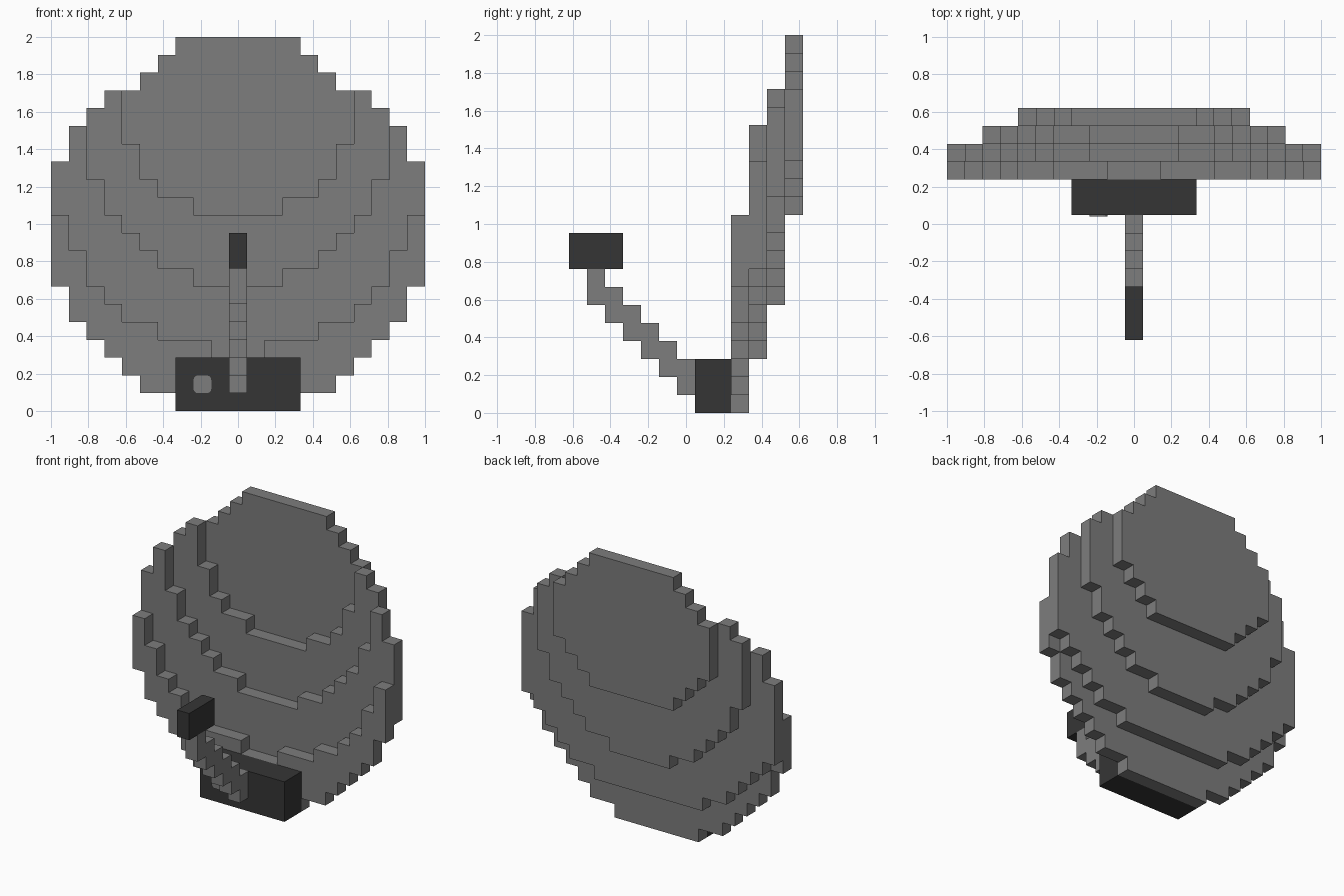
import bpy
import bmesh
from mathutils import Matrix, Vector

if "Cube" in bpy.data.objects:
    bpy.data.objects.remove(bpy.data.objects["Cube"], do_unlink=True)

U = 2 / 21  # size of one building block


def material(name, value):
    mat = bpy.data.materials.new(name)
    colour = (value, value, value, 1)
    mat.use_nodes = True
    mat.diffuse_color = colour
    mat.node_tree.nodes["Principled BSDF"].inputs["Base Color"].default_value = colour
    return mat


grey = material("mid grey", 0.205)
dark = material("dark grey", 0.036)


def finish(bm, name, mat):
    bmesh.ops.recalc_face_normals(bm, faces=bm.faces[:])
    mesh = bpy.data.meshes.new(name)
    bm.to_mesh(mesh)
    bm.free()
    mesh.materials.append(mat)
    obj = bpy.data.objects.new(name, mesh)
    bpy.context.collection.objects.link(obj)
    return obj


def box(name, mat, low, high, corner=0):
    """Box between two corners given in blocks; corner rounds its front outline."""
    low, high = Vector(low) * U, Vector(high) * U
    bm = bmesh.new()
    bmesh.ops.create_cube(bm, size=1, matrix=Matrix.Translation((low + high) / 2)
                          @ Matrix.Diagonal((*(high - low), 1)))
    if corner:
        edges = [e for e in bm.edges
                 if abs(e.verts[0].co.y - e.verts[1].co.y) > 1e-5]
        bmesh.ops.bevel(bm, geom=edges, offset=corner * U, segments=3,
                        profile=0.5, affect='EDGES')
    return finish(bm, name, mat)


def steps(runs, row):
    """Stepped edge going up from a row: runs of (half width, row count)."""
    points = []
    for half, count in runs:
        points += [(half, row), (half, row + count)]
        row += count
    return points


def dish_layer(name, y, row, outer, inner_row=0, inner=()):
    """Mirrored stepped plate one block thick, with an optional open recess."""
    right = steps(outer, row) + steps(inner, inner_row)[::-1]
    outline = right + [(-x, z) for x, z in reversed(right)]
    bm = bmesh.new()
    face = bm.faces.new([bm.verts.new((x * U, y * U, z * U)) for x, z in outline])
    extruded = bmesh.ops.extrude_face_region(bm, geom=[face], use_keep_orig=True)
    moved = [v for v in extruded["geom"] if isinstance(v, bmesh.types.BMVert)]
    bmesh.ops.translate(bm, verts=moved, vec=(0, U, 0))
    return finish(bm, name, grey)


# Dish: four stepped plates leaning back as they rise
dish_layer("dish_lower_plate", 2.5, 0,
           [(3.5, 1), (5.5, 1), (6.5, 1), (7.5, 1), (8.5, 1), (9.5, 2), (10.5, 4)],
           3, [(1.5, 1), (4.5, 1), (6.5, 1), (7.5, 1), (8.5, 2), (9.5, 2)])
dish_layer("dish_middle_plate", 3.5, 3,
           [(4.5, 1), (6.5, 1), (7.5, 1), (8.5, 1), (9.5, 1), (10.5, 6), (9.5, 2)],
           7, [(2.5, 1), (4.5, 1), (5.5, 1), (6.5, 1), (7.5, 2), (8.5, 3)])
dish_layer("dish_upper_plate", 4.5, 6,
           [(2.5, 1), (4.5, 1), (5.5, 1), (6.5, 1), (7.5, 2), (8.5, 5), (7.5, 1)],
           11, [(2.5, 1), (4.5, 1), (5.5, 2), (6.5, 3)])
dish_layer("dish_top_plate", 5.5, 11,
           [(3.5, 1), (4.5, 1), (5.5, 1), (6.5, 4), (5.5, 1), (4.5, 1), (3.5, 1)])

# Base with its front button
box("base", dark, (-3.5, 0.5, 0), (3.5, 2.5, 3))
box("base_button", grey, (-2.5, 0.42, 1), (-1.5, 0.51, 2), corner=0.25)

# Stepped arm rising forward to the receiver
for i in range(6):
    box(f"arm_step_{i + 1}", grey, (-0.5, -0.5 - i, 1 + i), (0.5, 0.5 - i, 3 + i))
box("receiver", dark, (-0.5, -6.5, 8), (0.5, -3.5, 10))
